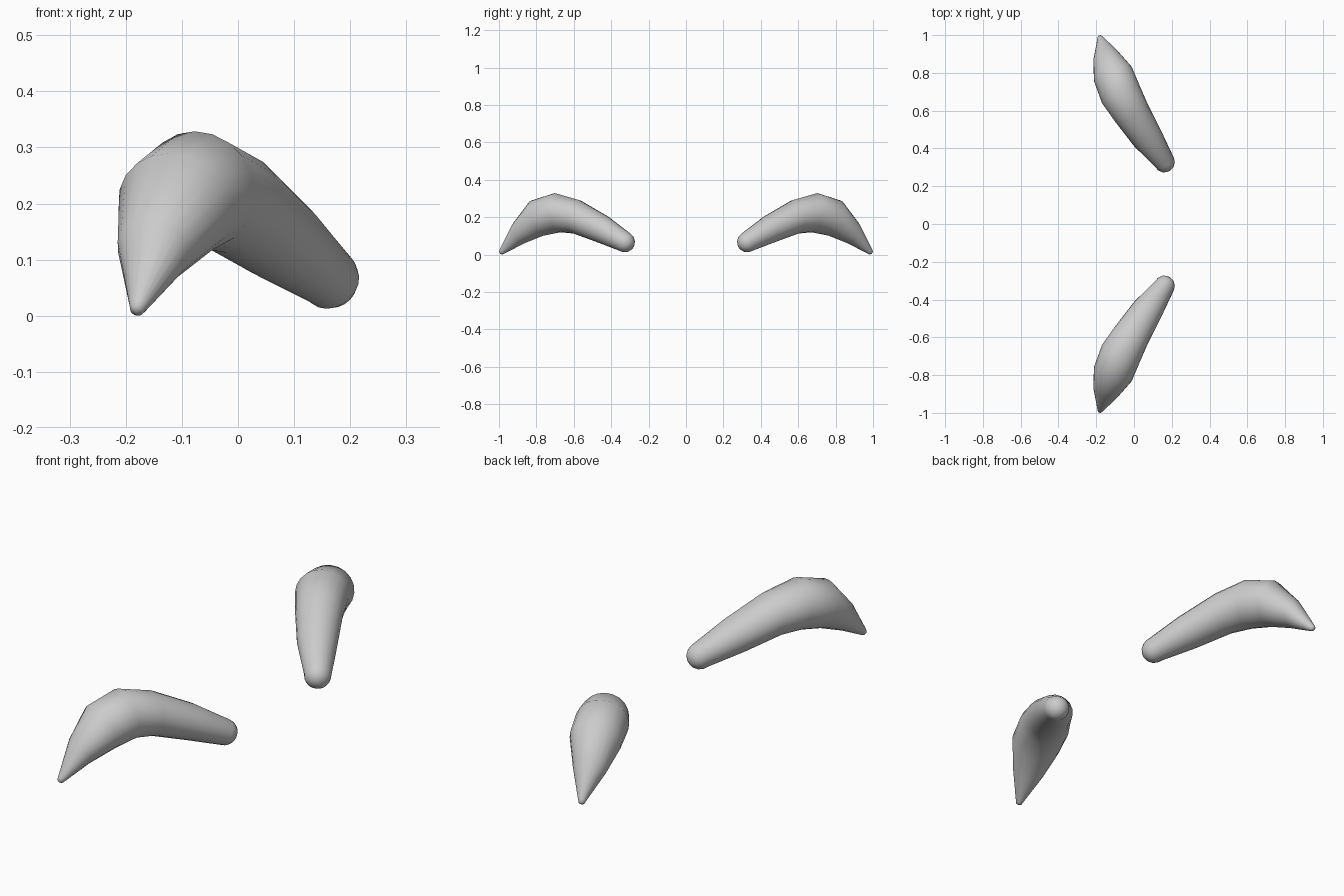
import bpy, bmesh
from math import sin, cos, pi, radians
from mathutils import Vector

if "Cube" in bpy.data.objects:
    bpy.data.objects.remove(bpy.data.objects["Cube"])

SIDES = 20
# Ring: centre x, y, z, side radius, height radius, yaw, tilt (degrees)
RINGS = [
    (0.161, 0.328, 0.067, 0.055, 0.055, 27, -30),
    (0.075, 0.447, 0.135, 0.082, 0.075, 26, -20),
    (-0.013, 0.587, 0.202, 0.098, 0.091, 27, -10),
    (-0.070, 0.687, 0.224, 0.110, 0.106, 25, 9),
    (-0.112, 0.795, 0.195, 0.107, 0.100, 20, 20),
    (-0.152, 0.893, 0.115, 0.068, 0.062, 24, 25),
    (-0.178, 0.983, 0.017, 0.016, 0.017, 20, 45),
]


def frame(ring):
    """Centre, side, up and forward directions of a ring."""
    yaw, tilt = radians(ring[5]), radians(ring[6])
    side = Vector((cos(yaw), sin(yaw), 0))
    up = Vector((-sin(yaw) * sin(tilt), cos(yaw) * sin(tilt), cos(tilt)))
    return Vector(ring[:3]), side, up, up.cross(side)


def add_ring(bm, ring, scale=1.0, shift=0.0):
    c, side, up, fwd = frame(ring)
    c = c + fwd * shift * ring[4]
    return [bm.verts.new(c + side * ring[3] * scale * cos(a) + up * ring[4] * scale * sin(a))
            for a in (2 * pi * i / SIDES for i in range(SIDES))]


def pole(bm, ring, sign):
    c, _, _, fwd = frame(ring)
    return bm.verts.new(c + fwd * ring[4] * sign)


bm = bmesh.new()
steps = (radians(68), radians(45), radians(22))
loops = [add_ring(bm, RINGS[0], cos(a), -sin(a)) for a in steps]      # rounded inner end
loops += [add_ring(bm, r) for r in RINGS]                             # curved body
loops += [add_ring(bm, RINGS[-1], cos(a), sin(a)) for a in (radians(45),)]  # outer tip

for a, b in zip(loops, loops[1:]):
    for i in range(SIDES):
        j = (i + 1) % SIDES
        bm.faces.new((a[i], a[j], b[j], b[i]))
for loop, p in ((loops[0], pole(bm, RINGS[0], -1)), (loops[-1], pole(bm, RINGS[-1], 1))):
    for i in range(SIDES):
        bm.faces.new((loop[i], loop[(i + 1) % SIDES], p))
bmesh.ops.recalc_face_normals(bm, faces=bm.faces)
for f in bm.faces:
    f.smooth = True

mesh = bpy.data.meshes.new("curved_horns")
bm.to_mesh(mesh)
bm.free()
horns = bpy.data.objects.new("curved_horns", mesh)
bpy.context.collection.objects.link(horns)

# Matching horn on the other side
mirror = horns.modifiers.new("mirror", 'MIRROR')
mirror.use_axis = (False, True, False)
